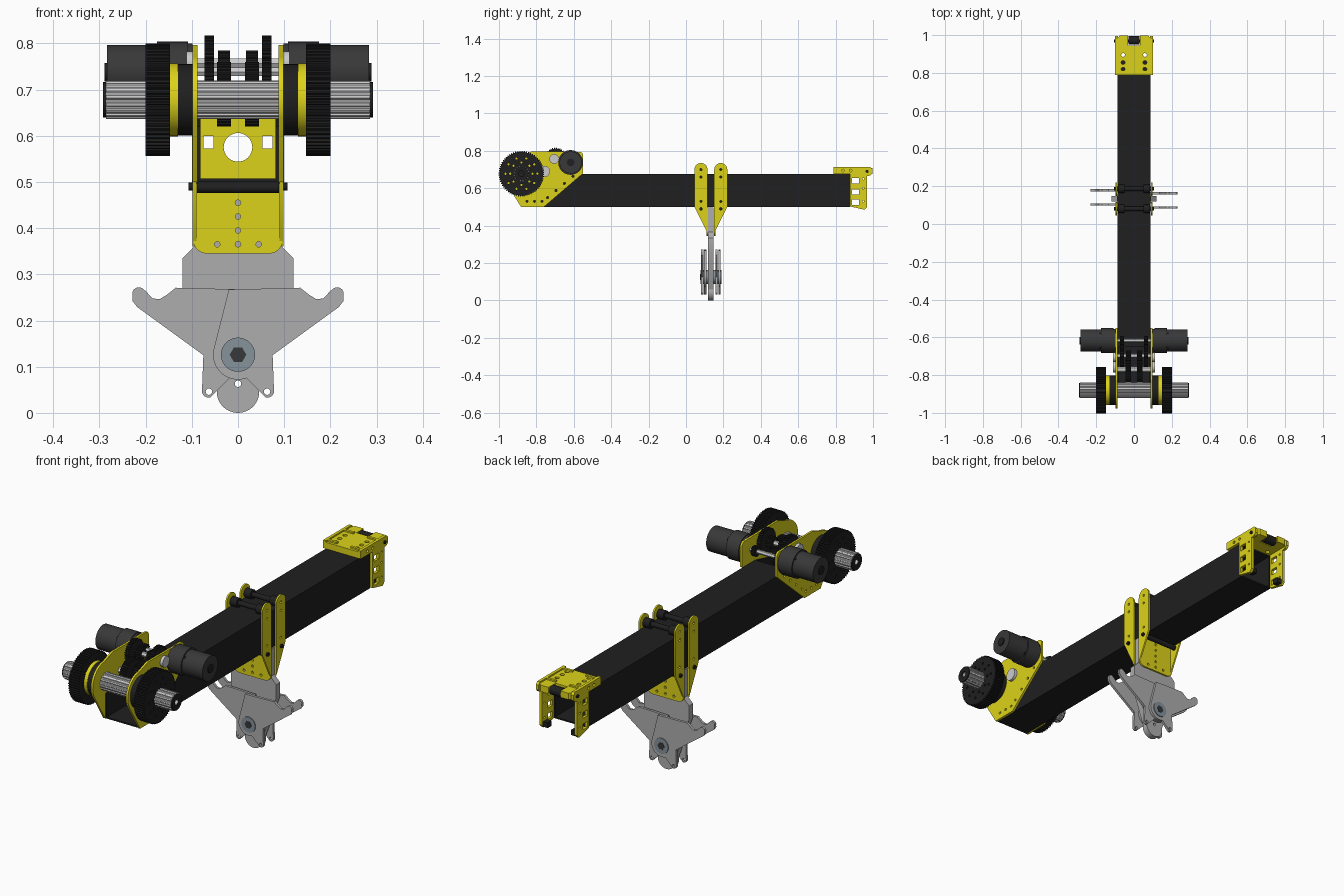
import bpy, bmesh
from math import sin, cos, pi, radians
from mathutils import Matrix

if "Cube" in bpy.data.objects:
    bpy.data.objects.remove(bpy.data.objects["Cube"])


def mat(name, r, g, b):
    m = bpy.data.materials.new(name)
    m.diffuse_color = (r, g, b, 1)
    m.use_nodes = True
    m.node_tree.nodes["Principled BSDF"].inputs["Base Color"].default_value = m.diffuse_color
    return m


YELLOW = mat("yellow", 0.72, 0.65, 0.01)
BLACK = mat("black", 0.014, 0.014, 0.014)
DARK = mat("dark_grey", 0.04, 0.04, 0.04)
ALU = mat("aluminium", 0.6, 0.6, 0.6)
PLATE = mat("plate_grey", 0.42, 0.42, 0.42)
STEEL = mat("blue_steel", 0.24, 0.29, 0.33)

# Profile planes: x -> (y, z), y -> (x, z), z -> (x, y)
AXES = {'x': Matrix(((0, 0, 1, 0), (1, 0, 0, 0), (0, 1, 0, 0), (0, 0, 0, 1))),
        'y': Matrix(((1, 0, 0, 0), (0, 0, -1, 0), (0, 1, 0, 0), (0, 0, 0, 1))),
        'z': Matrix.Identity(4)}


def arc(u, v, r, a0=0, a1=360, n=32):
    full = abs(a1 - a0) == 360
    k = n if full else n - 1
    return [(u + r * cos(radians(a0 + (a1 - a0) * i / k)),
             v + r * sin(radians(a0 + (a1 - a0) * i / k))) for i in range(n)]


def hole(u, v, r=0.007, n=14):
    return arc(u, v, r, n=n)


def rect(u0, u1, v0, v1):
    return [(u0, v0), (u1, v0), (u1, v1), (u0, v1)]


def gear_profile(u, v, r, teeth, depth):
    pts = []
    for i in range(teeth):
        for f, rr in ((0, r - depth), (0.3, r - depth), (0.45, r), (0.8, r)):
            a = 2 * pi * (i + f) / teeth
            pts.append((u + rr * cos(a), v + rr * sin(a)))
    return pts


def prism(name, axis, a, b, outline, material, holes=()):
    """Extrude a profile, with holes, from a to b along an axis."""
    a, b = min(a, b), max(a, b)
    cu = bpy.data.curves.new(name, 'CURVE')
    cu.dimensions, cu.fill_mode, cu.extrude = '2D', 'BOTH', (b - a) / 2
    for loop in (outline, *holes):
        s = cu.splines.new('POLY')
        s.points.add(len(loop) - 1)
        for p, (u, v) in zip(s.points, loop):
            p.co = (u, v, 0, 1)
        s.use_cyclic_u = True
    tmp = bpy.data.objects.new("tmp", cu)
    bpy.context.collection.objects.link(tmp)
    bpy.context.view_layer.update()
    me = bpy.data.meshes.new_from_object(tmp)
    bpy.data.objects.remove(tmp)
    me.transform(AXES[axis])
    shift = [0, 0, 0]
    shift['xyz'.index(axis)] = (a + b) / 2
    me.transform(Matrix.Translation(shift))
    bm = bmesh.new()
    bm.from_mesh(me)
    bmesh.ops.remove_doubles(bm, verts=bm.verts, dist=1e-5)
    bmesh.ops.recalc_face_normals(bm, faces=bm.faces)
    bm.to_mesh(me)
    bm.free()
    me.shade_smooth()
    me.set_sharp_from_angle(angle=radians(30))
    me.materials.clear()
    me.materials.append(material)
    ob = bpy.data.objects.new(name, me)
    bpy.context.collection.objects.link(ob)
    return ob


def cyl(name, axis, a, b, u, v, r, material, holes=(), n=32):
    return prism(name, axis, a, b, arc(u, v, r, n=n), material, holes)


# Hollow beam, with its top cut back at the drive end
prism("beam_bottom", 'z', 0.5, 0.507, rect(-0.088, 0.088, -0.88, 0.877), BLACK)
prism("beam_top", 'z', 0.668, 0.675, rect(-0.088, 0.088, -0.65, 0.877), BLACK)
prism("inner_guide", 'y', 0.1, 0.115, rect(-0.081, 0.081, 0.507, 0.64), YELLOW,
      [hole(0, 0.575, 0.031, 32)] + [rect(x - 0.011, x + 0.011, 0.572, 0.6) for x in (-0.064, 0.064)])

SY, SZ = -0.88, 0.678   # main shaft centre
spline = gear_profile(SY, SZ, 0.042, 16, 0.004)
hexagon = arc(SY, SZ, 0.016, n=6)
prism("main_shaft", 'x', -0.286, 0.286, spline, ALU, [hexagon])

for s, side in ((-1, "left"), (1, "right")):
    prism(side + "_beam_wall", 'x', s * 0.081, s * 0.088,
          [(-0.88, 0.5), (0.877, 0.5), (0.877, 0.675), (-0.65, 0.675), (-0.88, 0.62)], BLACK)
    # Drive side plate
    outline = ([(-0.76, 0.5), (-0.55, 0.68)] + arc(-0.57, 0.775, 0.02, 0, 90, 6)
               + arc(-0.82, 0.775, 0.022, 90, 110, 4) + arc(SY, SZ, 0.096, 95, 205, 16) + [(-0.882, 0.5)])
    holes = [hole(-0.74 + i * 0.045, 0.55 + i * 0.038, 0.006) for i in range(4)]
    holes += [hole(-0.85 + i * 0.04, 0.53, 0.006) for i in range(3)]
    prism(side + "_drive_plate", 'x', s * 0.088, s * 0.098, outline, YELLOW, holes)
    # Large drive gear and hubs
    gh = [hole(SY + 0.085 * cos(a * pi / 5), SZ + 0.085 * sin(a * pi / 5), 0.006) for a in range(10)]
    gh += [hole(SY + 0.06 * cos(a * pi / 4), SZ + 0.06 * sin(a * pi / 4), 0.006) for a in range(8)]
    prism(side + "_drive_gear", 'x', s * 0.147, s * 0.2,
          gear_profile(SY, SZ, 0.122, 64, 0.006), BLACK, gh)
    cyl(side + "_hub_spacer", 'x', s * 0.098, s * 0.13, SY, SZ, 0.077, BLACK, n=48)
    cyl(side + "_hub_disc", 'x', s * 0.13, s * 0.147, SY, SZ, 0.079, YELLOW, n=48)
    cyl(side + "_shaft_cap", 'x', s * 0.286, s * 0.292, SY, SZ, 0.038, BLACK, [hexagon])
    # Motor in stepped sections
    MY, MZ = -0.617, 0.738
    for part, a, b, r, m in (("flange", 0.098, 0.108, 0.062, DARK), ("gearbox", 0.108, 0.175, 0.066, DARK),
                             ("body", 0.175, 0.284, 0.059, DARK), ("end_boss", 0.284, 0.289, 0.02, BLACK)):
        cyl(f"{side}_motor_{part}", 'x', s * a, s * b, MY, MZ, r, m, n=40)
    for i in range(4):
        a = pi / 4 + i * pi / 2
        cyl(f"{side}_motor_bolt_{i}", 'x', s * 0.175, s * 0.182, MY + 0.055 * cos(a), MZ + 0.055 * sin(a),
            0.007, BLACK, n=12)
    # Reduction gears
    prism(side + "_motor_pinion", 'x', s * 0.052, s * 0.073, gear_profile(MY, MZ, 0.025, 14, 0.005), BLACK)
    prism(side + "_idler_gear", 'x', s * 0.052, s * 0.073, gear_profile(-0.697, 0.757, 0.06, 36, 0.005), BLACK)
    prism(side + "_idler_pinion", 'x', s * 0.017, s * 0.043, gear_profile(-0.697, 0.757, 0.028, 16, 0.005), BLACK)
    prism(side + "_output_gear", 'x', s * 0.015, s * 0.045, gear_profile(-0.77, 0.69, 0.07, 40, 0.005), BLACK)
    cyl(side + "_idler_bearing", 'x', s * 0.098, s * 0.112, -0.705, 0.757, 0.026, ALU)
    cyl(side + "_output_bearing", 'x', s * 0.098, s * 0.112, -0.757, 0.69, 0.03, ALU)

for name, y, z, r in (("motor", -0.617, 0.738, 0.01), ("idler", -0.697, 0.757, 0.012), ("output", -0.77, 0.69, 0.015)):
    cyl(name + "_shaft", 'x', -0.095, 0.095, y, z, r, ALU, n=6)

# Carriage: two folded plates around the beam, one in front of and one behind the claw
YC = 0.133
for d, end in ((-1, "front"), (1, "back")):
    face = (arc(-0.067, 0.375, 0.03, 180, 270, 8) + arc(0.067, 0.375, 0.03, 270, 360, 8)
            + [(0.097, 0.497), (-0.097, 0.497)])
    holes = [hole(0, 0.365 + 0.03 * i, 0.006) for i in range(5)] + [hole(x, 0.365, 0.006) for x in (-0.045, 0.045)]
    prism(end + "_carriage_face", 'y', YC + d * 0.016, YC + d * 0.024, face, YELLOW, holes)
    for s, side in ((-1, "left"), (1, "right")):
        yo, yi = YC + d * 0.088, YC + d * 0.018
        mid = (yo + yi) / 2
        strip = [(yi, 0.36), (yo - d * 0.06, 0.38), (yo, 0.5)] + \
            [(mid + d * u, v) for u, v in arc(0, 0.7, 0.035, 0, 180, 16)] + [(yi, 0.5)]
        prism(f"{end}_{side}_carriage_strip", 'x', s * 0.09, s * 0.098, strip, YELLOW,
              [hole(mid, z, 0.006) for z in (0.53, 0.66, 0.7)])
        cyl(f"{end}_{side}_roller_bolt", 'x', s * 0.098, s * 0.107, mid, 0.49, 0.009, BLACK, n=12)
        cyl(f"{end}_{side}_top_roller", 'x', s * 0.05, s * 0.085, mid, 0.697, 0.022, BLACK)
    cyl(end + "_roller_axle", 'x', -0.089, 0.089, mid, 0.697, 0.012, BLACK)
    cyl(end + "_lower_roller", 'x', -0.089, 0.089, mid, 0.488, 0.012, BLACK)

# Claw: central plate, then two pairs of opposing hooks
half = [(0.09, 0.497), (0.09, 0.365), (0.12, 0.335), (0.12, 0.27), (0.06, 0.1)]
bottom = arc(0, 0.046, 0.046, 15, -195, 24)
prism("claw_core", 'y', YC - 0.015, YC + 0.015,
      half + bottom + [(-x, z) for x, z in reversed(half)], PLATE, [hole(0, 0.063)])
hook = ([(-0.02, 0.267), (0.135, 0.271), (0.155, 0.255), (0.17, 0.246), (0.185, 0.248), (0.2, 0.264)]
        + arc(0.215, 0.258, 0.014, 125, -20, 8) + [(0.229, 0.243), (0.218, 0.229), (0.075, 0.125)]
        + arc(0.064, 0.047, 0.014, 0, -110, 7) + [(0.043, 0.05)]
        + arc(0, 0.126, 0.054, -70, -195, 16))
for tag, sx, off in (("front_right", 1, -0.046), ("front_left", -1, -0.03),
                     ("back_left", -1, 0.046), ("back_right", 1, 0.03)):
    prism(tag + "_hook", 'y', YC + off - 0.006, YC + off + 0.006,
          [(sx * x, z) for x, z in hook], PLATE, [hole(sx * 0.063, 0.046)])
cyl("claw_pivot", 'y', YC - 0.056, YC + 0.056, 0, 0.126, 0.037, STEEL, n=40)
cyl("claw_pivot_hex", 'y', YC - 0.0575, YC + 0.0575, 0, 0.126, 0.018, DARK, n=6)

# End cap with pulley
top_holes = [hole(x, y, 0.01) for x in (-0.058, 0.058) for y in (0.82, 0.855, 0.895)]
prism("cap_top", 'z', 0.677, 0.708,
      [(-0.09, 0.788), (0.09, 0.788), (0.09, 0.98), (0.075, 0.998), (0.032, 0.998), (0.032, 0.945),
       (-0.032, 0.945), (-0.032, 0.998), (-0.075, 0.998), (-0.09, 0.98)], YELLOW, top_holes)
cyl("cap_pulley", 'x', -0.03, 0.03, 0.972, 0.688, 0.022, BLACK)
cyl("cap_pulley_axle", 'x', -0.106, 0.106, 0.968, 0.69, 0.008, BLACK, n=12)
for s, side in ((-1, "left"), (1, "right")):
    cheek = [(0.788, 0.677), (0.788, 0.715), (0.985, 0.715), (0.996, 0.703), (0.996, 0.68), (0.985, 0.668),
             (0.968, 0.665), (0.968, 0.5), (0.955, 0.485), (0.877, 0.503), (0.877, 0.677)]
    windows = [rect(0.888, 0.925, z - 0.014, z + 0.014) for z in (0.64, 0.58, 0.525)]
    windows += [hole(y, 0.695) for y in (0.84, 0.88)] + [hole(0.948, z, 0.005) for z in (0.53, 0.6, 0.65)]
    prism(side + "_cap_cheek", 'x', s * 0.086, s * 0.1, cheek, YELLOW, windows)
    prism(side + "_cap_foot", 'y', 0.93, 0.96, rect(*sorted((s * 0.062, s * 0.088)), 0.49, 0.515), BLACK)
    for i, y in enumerate((0.8, 0.925)):
        prism(f"{side}_cap_rib_{i}", 'z', 0.708, 0.715, rect(*sorted((s * 0.036, s * 0.086)), y, y + 0.012), YELLOW)
